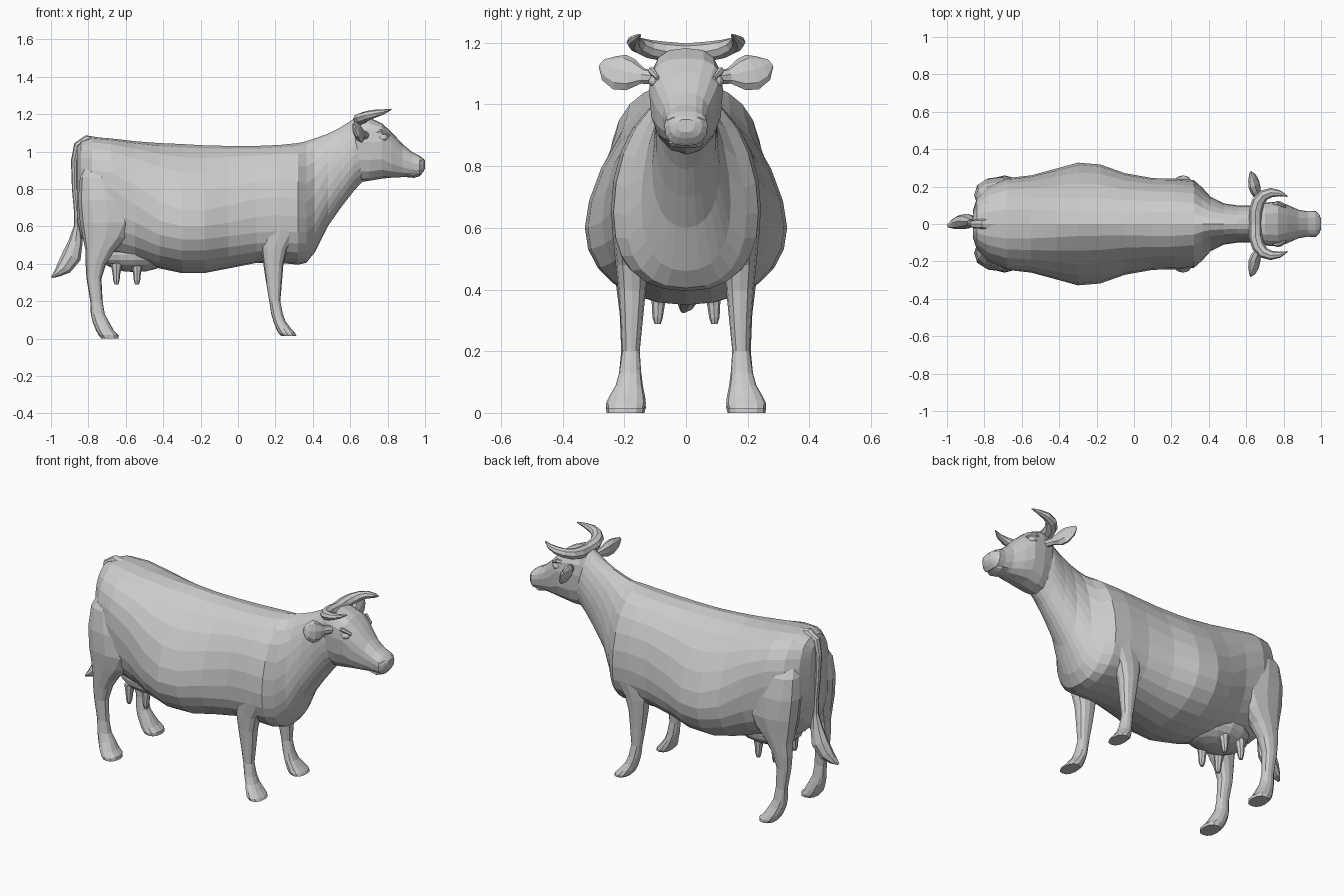
import bpy, bmesh
from math import cos, sin, pi, copysign
from mathutils import Vector, Matrix


def finish(bm, name, mirror=False):
    bmesh.ops.recalc_face_normals(bm, faces=bm.faces)
    me = bpy.data.meshes.new(name)
    bm.to_mesh(me)
    bm.free()
    ob = bpy.data.objects.new(name, me)
    bpy.context.collection.objects.link(ob)
    if mirror:
        m = ob.modifiers.new("mirror", 'MIRROR')
        m.use_axis = (False, True, False)
        m.use_mirror_merge = False
    return ob


def skin(name, rings, mirror=False):
    """Bridge successive rings of points and cap both ends."""
    bm = bmesh.new()
    loops = [[bm.verts.new(p) for p in r] for r in rings]
    n = len(loops[0])
    for a, b in zip(loops, loops[1:]):
        for i in range(n):
            j = (i + 1) % n
            bm.faces.new((a[i], a[j], b[j], b[i]))
    bm.faces.new(loops[0])
    bm.faces.new(loops[-1])
    return finish(bm, name, mirror)


def oval(n, upper=1.0, lower=None):
    """Unit superellipse; small exponents are boxier, above 1 more pinched."""
    out = []
    for i in range(n):
        t = 2 * pi * i / n
        c, s = round(cos(t), 6), round(sin(t), 6)
        e = upper if s > 0 or lower is None else lower
        out.append((copysign(abs(c) ** e, c), copysign(abs(s) ** e, s)))
    return out


def trunk(name, sections, n):
    """Loft along x: (x, bottom, widest z, top, half width, upper, lower exponent)."""
    rings = []
    for x, zb, zm, zt, w, eu, el in sections:
        rings.append([(x, w * c, zm + s * ((zt - zm) if s > 0 else (zm - zb)))
                      for c, s in oval(n, eu, el)])
    return skin(name, rings)


def limb(name, slices, n=12):
    """Loft along z: (z, x0, x1, y0, y1), mirrored to both sides."""
    rings = [[((x0 + x1) / 2 + c * (x1 - x0) / 2, (y0 + y1) / 2 + s * (y1 - y0) / 2, z)
              for c, s in oval(n, 0.85)] for z, x0, x1, y0, y1 in slices]
    return skin(name, rings, True)


def tube(name, path, ref, n=8, mirror=False):
    """Sweep an ellipse along a path: (x, y, z, radius across, radius along ref)."""
    pts = [Vector(p[:3]) for p in path]
    rings = []
    for i, p in enumerate(path):
        t = (pts[min(i + 1, len(pts) - 1)] - pts[max(i - 1, 0)]).normalized()
        side = t.cross(Vector(ref)).normalized()
        up = side.cross(t)
        rings.append([pts[i] + side * p[3] * c + up * p[4] * s for c, s in oval(n)])
    return skin(name, rings, mirror)


def ball(name, loc, scale, u=12, v=8, mirror=False):
    bm = bmesh.new()
    bmesh.ops.create_uvsphere(bm, u_segments=u, v_segments=v, radius=1,
                              matrix=Matrix.LocRotScale(Vector(loc), None, Vector(scale)))
    return finish(bm, name, mirror)


# Torso running into the neck
trunk("torso_and_neck", [
    (-.862, .64, .85, 1.02, .07, .8, .8), (-.84, .54, .84, 1.055, .14, .8, .8),
    (-.78, .47, .82, 1.078, .205, .85, .8), (-.68, .44, .80, 1.07, .245, .85, .8),
    (-.55, .41, .72, 1.055, .26, .9, .85), (-.42, .375, .63, 1.045, .295, 1.05, .9),
    (-.30, .35, .60, 1.04, .328, 1.2, .95), (-.18, .35, .60, 1.033, .318, 1.2, .95),
    (-.05, .375, .62, 1.03, .272, 1.1, .9), (.10, .405, .65, 1.03, .245, 1.0, .8),
    (.22, .405, .66, 1.035, .243, 1.0, .8), (.32, .395, .65, 1.045, .235, 1.05, .85),
    (.365, .405, .64, 1.055, .195, 1.15, .85), (.41, .46, .68, 1.07, .145, 1.1, .85),
    (.48, .60, .80, 1.095, .11, 1, .9), (.55, .70, .90, 1.13, .10, 1, .9),
    (.62, .79, .98, 1.175, .10, 1, 1), (.68, .855, 1.0, 1.17, .09, 1, 1)], 24)

# Head tapering to the muzzle
trunk("head", [
    (.60, .85, 1.05, 1.15, .07, 1, 1), (.64, .835, 1.05, 1.18, .10, .8, .9),
    (.70, .843, 1.05, 1.183, .115, .75, .8), (.77, .855, 1.05, 1.15, .12, .75, .8),
    (.82, .86, 1.0, 1.105, .103, .8, .8), (.88, .863, .96, 1.04, .076, .85, .8),
    (.93, .862, .94, .998, .068, .8, .8), (.97, .866, .93, .978, .07, .8, .8),
    (.99, .89, .93, .962, .052, .8, .8), (1.0, .91, .935, .952, .028, .8, .8)], 16)

# Face details
ball("eye", (.775, .10, 1.075), (.028, .022, .02), mirror=True)
tube("brow", [(.73, .10, 1.10, .008, .01), (.765, .112, 1.11, .012, .012),
              (.81, .092, 1.085, .006, .008)], (0, 0, 1), 6, True)
tube("nostril_rim", [(.965, .060, .925, .005, .005), (.972, .057, .95, .007, .007),
                     (.982, .038, .955, .007, .007), (.99, .026, .94, .005, .005)],
     (1, 0, 0), 6, True)
tube("lower_lip", [(.90, 0, .880, .055, .014), (.94, 0, .872, .056, .014),
                   (.972, 0, .878, .035, .01)], (0, 0, 1), 10)

# Horns and ears
tube("horn", [(.65, 0, 1.168, .034, .030), (.65, .07, 1.172, .036, .032),
              (.665, .12, 1.180, .035, .030), (.695, .155, 1.192, .030, .026),
              (.735, .168, 1.203, .025, .021), (.78, .164, 1.213, .016, .013),
              (.82, .148, 1.226, .003, .003)], (0, 0, 1), 8, True)
tube("ear", [(.69, .09, 1.085, .02, .02), (.665, .14, 1.092, .018, .026),
             (.65, .18, 1.097, .026, .054), (.64, .215, 1.105, .026, .062),
             (.63, .25, 1.118, .018, .046), (.622, .274, 1.135, .005, .015)],
     (-.35, 0, 1), 8, True)

# Legs with shoulder, thigh and one solid foot each
limb("front_leg", [
    (.94, .19, .29, .04, .12), (.80, .14, .33, .07, .215), (.66, .105, .345, .09, .242),
    (.58, .115, .335, .11, .238), (.48, .125, .265, .125, .228), (.40, .135, .243, .13, .22),
    (.30, .15, .235, .14, .212), (.20, .167, .226, .15, .207), (.13, .178, .24, .145, .217),
    (.09, .19, .255, .14, .228), (.055, .203, .282, .133, .248),
    (.03, .215, .305, .13, .26), (.015, .23, .312, .135, .258)])
limb("hind_leg", [
    (.98, -.80, -.70, .04, .14), (.86, -.845, -.62, .06, .225), (.74, -.855, -.56, .06, .25),
    (.62, -.845, -.54, .07, .255), (.54, -.83, -.59, .09, .245), (.47, -.815, -.66, .12, .235),
    (.40, -.815, -.705, .135, .225), (.32, -.81, -.73, .145, .215), (.20, -.79, -.724, .155, .21),
    (.13, -.787, -.712, .147, .217), (.09, -.778, -.69, .14, .228),
    (.045, -.76, -.665, .133, .248), (.018, -.745, -.64, .13, .26), (0, -.73, -.638, .135, .258)])

# Udder and teats
ball("udder", (-.55, 0, .45), (.20, .15, .095), 14, 10)
for label, x in (("rear", -.65), ("front", -.54)):
    tube(f"{label}_teat", [(x, .085, .40, .032, .03), (x, .09, .35, .021, .021),
                           (x, .092, .31, .017, .017), (x, .092, .288, .01, .01)],
         (0, 1, 0), 8, True)

# Tail with a hair tuft
tube("tail", [(-.74, 0, 1.055, .02, .03), (-.81, 0, 1.065, .022, .028),
              (-.858, 0, 1.035, .02, .022), (-.876, .005, .95, .017, .018),
              (-.873, .01, .80, .015, .016), (-.862, .012, .68, .015, .015),
              (-.858, .012, .58, .02, .018)], (0, 1, 0))
tube("tail_tuft", [(-.858, .012, .61, .016, .015), (-.868, .014, .52, .038, .028),
                   (-.89, .015, .44, .052, .04), (-.93, .01, .38, .042, .038),
                   (-.965, 0, .35, .022, .028), (-.995, -.01, .328, .005, .008)], (0, 1, 0))
